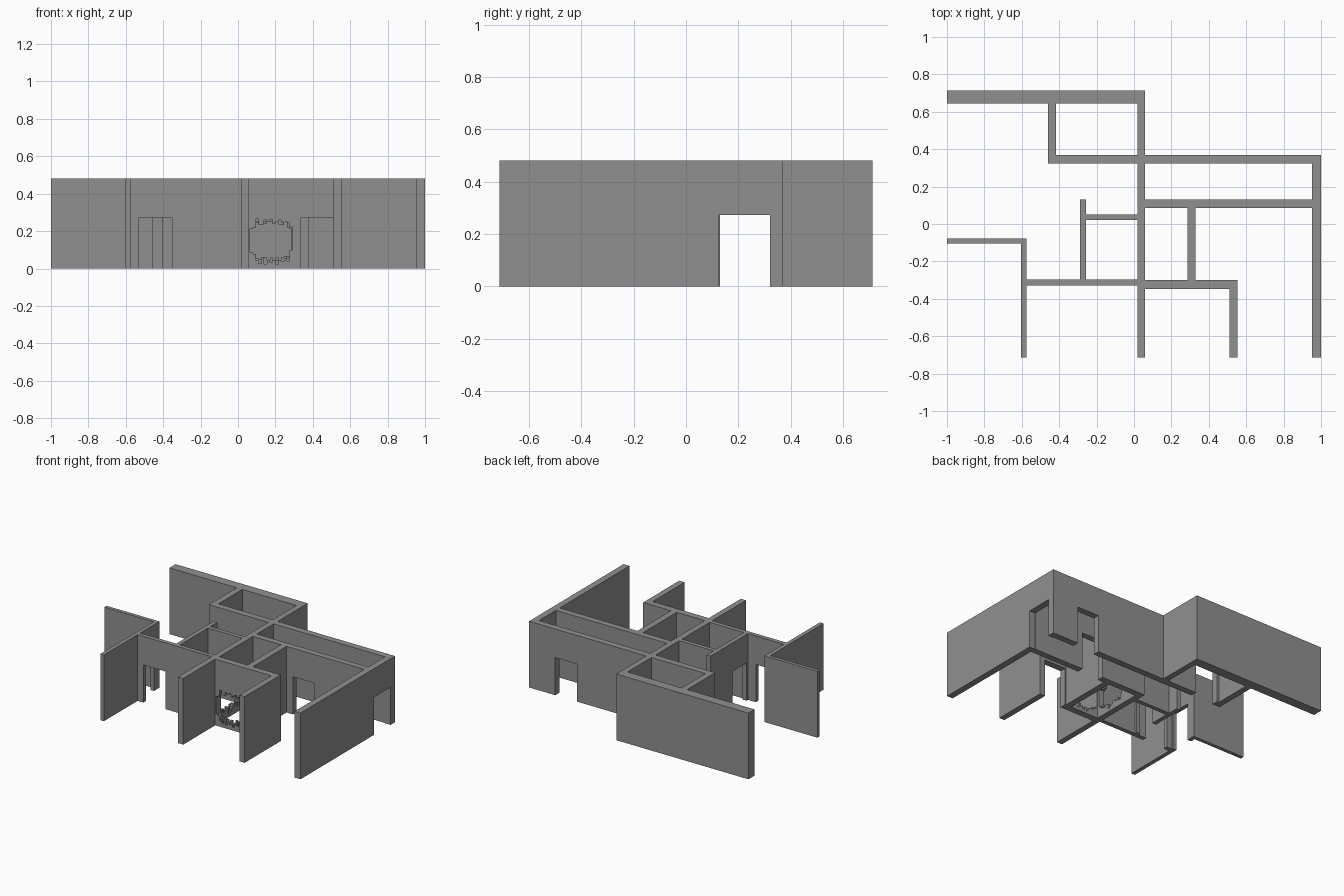
import bpy, bmesh, math, random

random.seed(4)
H = 0.48        # wall height
DOOR = 0.273    # doorway height

cube = bpy.data.objects.get("Cube")
if cube:
    bpy.data.objects.remove(cube, do_unlink=True)

grey = bpy.data.materials.new("plain grey")
grey.use_nodes = True
tone = (0.28, 0.28, 0.28, 1)
grey.diffuse_color = tone
grey.node_tree.nodes["Principled BSDF"].inputs["Base Color"].default_value = tone


def slab(name, axis, outline, near, far):
    """Extrude an upright outline (distance along axis, height) from near to far."""
    bm = bmesh.new()
    place = (lambda u, t, z: (u, t, z)) if axis == "x" else (lambda u, t, z: (t, u, z))
    face = bm.faces.new([bm.verts.new(place(u, near, z)) for u, z in outline])
    moved = bmesh.ops.extrude_face_region(bm, geom=[face])["geom"]
    bmesh.ops.translate(bm, vec=place(0, far - near, 0),
                        verts=[v for v in moved if isinstance(v, bmesh.types.BMVert)])
    bmesh.ops.recalc_face_normals(bm, faces=bm.faces)
    mesh = bpy.data.meshes.new(name)
    bm.to_mesh(mesh)
    bm.free()
    mesh.materials.append(grey)
    obj = bpy.data.objects.new(name, mesh)
    bpy.context.collection.objects.link(obj)
    return obj


def wall(name, axis, start, end, near, far, doors=()):
    """Straight wall with doorways notched into its foot."""
    outline = [(start, 0)]
    for a, b in doors:
        outline += [(a, 0), (a, DOOR), (b, DOOR), (b, 0)]
    outline += [(end, 0), (end, H), (start, H)]
    return slab(name, axis, outline, near, far)


def ragged_hole(target, axis, mid, height, radius, near, far, layers=3):
    """Cut a broken opening whose stepped edge changes through the thickness."""
    columns = 15
    step = 2 * radius / columns
    depth = (far - near) / layers
    for layer in range(layers):
        top, bottom = [], []
        for i in range(columns):
            left = mid - radius + i * step
            u = (i + 0.5) / columns * 2 - 1
            half = radius * (1 - abs(u) ** 3.5) ** (1 / 3.5)
            up = height + half + random.choice((-0.024, -0.01, 0, 0.012))
            down = max(0.012, height - half + random.choice((-0.012, 0, 0.01, 0.024)))
            top += [(left, up), (left + step, up)]
            bottom += [(left, down), (left + step, down)]
        cutter = slab(target.name + "_cutter", axis, bottom + top[::-1],
                      near + layer * depth - 0.001, near + (layer + 1) * depth + 0.001)
        cutter.hide_render = True
        cutter.hide_viewport = True
        cutter.display_type = "WIRE"
        cut = target.modifiers.new("broken opening", "BOOLEAN")
        cut.operation = "DIFFERENCE"
        cut.solver = "EXACT"
        cut.object = cutter


# Rear walls and small back room
wall("back_wall", "x", -1, 0.06, 0.643, 0.713)
wall("back_room_side_wall", "y", 0.37, 0.643, -0.46, -0.416)
wall("corridor_back_wall_left", "x", -0.46, 0.018, 0.323, 0.37, [(-0.40, -0.22)])
wall("corridor_back_wall_right", "x", 0.06, 0.953, 0.323, 0.37, [(0.615, 0.79)])

# Central spine and outer right wall
spine = wall("spine_wall", "y", -0.713, 0.643, 0.018, 0.06, [(0.13, 0.32)])
wall("right_outer_wall", "y", -0.713, 0.37, 0.953, 1, [(0.127, 0.32)])

# Right-hand rooms
wall("corridor_front_wall", "x", 0.06, 0.953, 0.085, 0.13, [(0.38, 0.55)])
wall("right_room_divider", "y", -0.3, 0.085, 0.285, 0.33)
front = wall("right_front_wall", "x", 0.06, 0.553, -0.347, -0.3, [(0.337, 0.51)])
wall("right_front_wing", "y", -0.713, -0.347, 0.51, 0.553)

# Left-hand rooms
wall("left_front_wall", "x", -0.576, 0.018, -0.328, -0.297, [(-0.53, -0.352)])
wall("left_wing_wall", "y", -0.713, -0.077, -0.605, -0.576, [(-0.29, -0.14)])
wall("left_entry_wall", "x", -1, -0.605, -0.103, -0.077)
wall("left_room_divider", "y", -0.297, 0.13, -0.288, -0.257, [(-0.28, -0.12)])
wall("left_room_back_wall", "x", -0.257, 0.018, 0.022, 0.052)

# Broken openings in the two walls that meet beside the spine
ragged_hole(front, "x", 0.178, 0.148, 0.113, -0.347, -0.3)
ragged_hole(spine, "y", -0.17, 0.148, 0.113, 0.018, 0.06)
